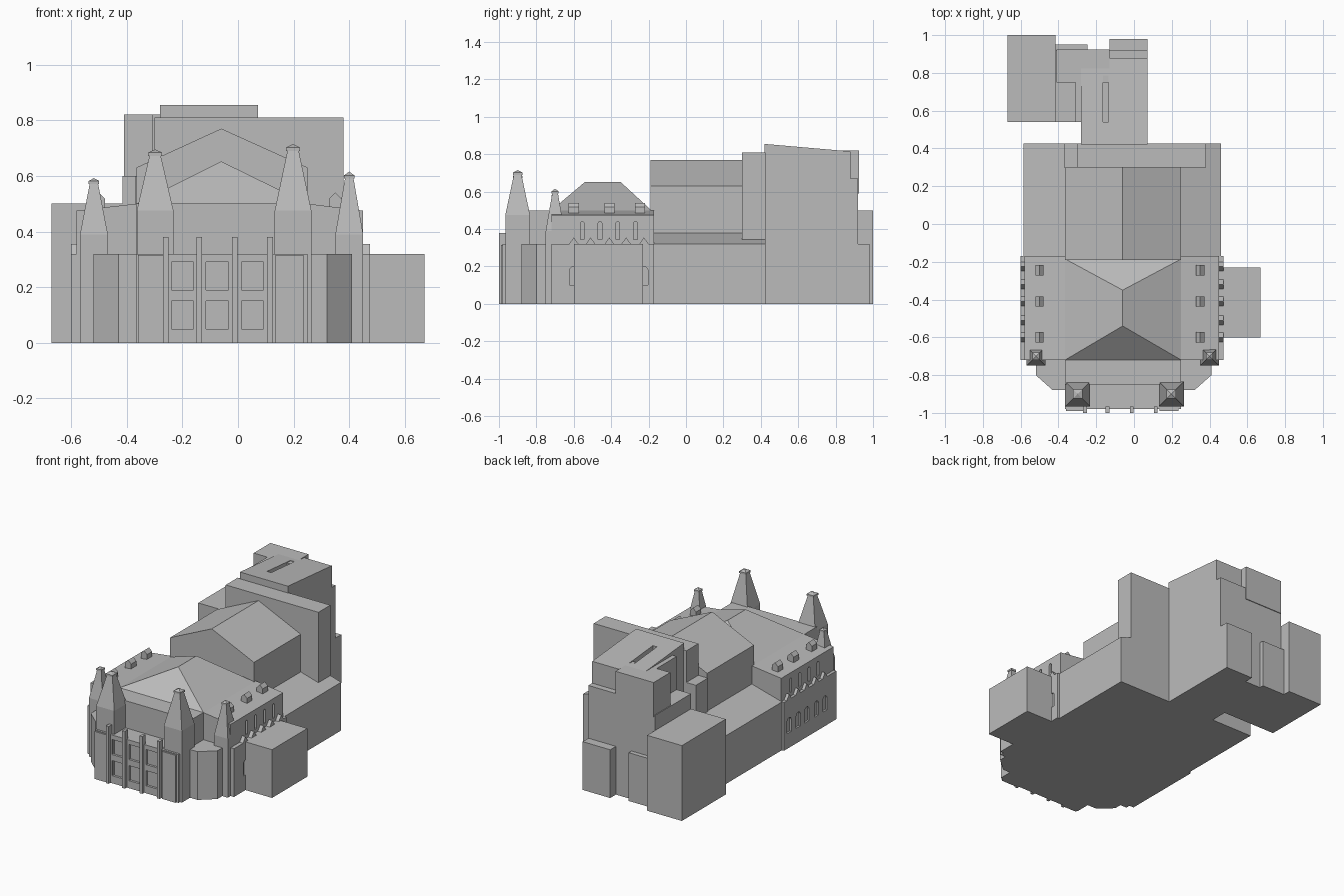
import bpy, bmesh, math
from mathutils import Vector

if "Cube" in bpy.data.objects:
    bpy.data.objects.remove(bpy.data.objects["Cube"])

stone = bpy.data.materials.new("light_grey_stone")
stone.diffuse_color = (0.5, 0.5, 0.5, 1)
stone.use_nodes = True
stone.node_tree.nodes["Principled BSDF"].inputs["Base Color"].default_value = stone.diffuse_color


def finish(name, bm):
    bmesh.ops.recalc_face_normals(bm, faces=bm.faces[:])
    me = bpy.data.meshes.new(name)
    bm.to_mesh(me)
    bm.free()
    me.materials.append(stone)
    ob = bpy.data.objects.new(name, me)
    bpy.context.collection.objects.link(ob)
    return ob


def prism(name, pts, axis, a, b):
    """Extrude a 2D profile along an axis: 0 = x (y,z), 1 = y (x,z), 2 = z (x,y)."""
    bm = bmesh.new()

    def place(p, t):
        q = list(p)
        q.insert(axis, t)
        return bm.verts.new(q)
    lo = [place(p, a) for p in pts]
    hi = [place(p, b) for p in pts]
    bm.faces.new(lo)
    bm.faces.new(hi)
    n = len(pts)
    for i in range(n):
        j = (i + 1) % n
        bm.faces.new((lo[i], lo[j], hi[j], hi[i]))
    return finish(name, bm)


def box(name, x0, x1, y0, y1, z0, z1):
    return prism(name, [(x0, y0), (x1, y0), (x1, y1), (x0, y1)], 2, z0, z1)


def arch(y, z0, z1, w):
    """Round-headed opening profile."""
    r = w / 2
    return [(y - r, z0), (y + r, z0)] + [
        (y + r * math.cos(math.pi * i / 6), z1 - r + r * math.sin(math.pi * i / 6)) for i in range(7)]


def cut(target, cutters):
    for c in cutters:
        c.hide_render = True
        c.hide_set(True)
        m = target.modifiers.new("recess", 'BOOLEAN')
        m.operation = 'DIFFERENCE'
        m.solver = 'EXACT'
        m.object = c


def turret(name, x, y, half, z1, z2, tip):
    """Square shaft with a tapered spire and small pointed cap."""
    bm = bmesh.new()
    rings = []
    for h, z in [(half, 0), (half, z1), (half * .31, z2), (half * .38, z2), (half * .38, z2 + .012)]:
        rings.append([bm.verts.new((x + sx * h, y + sy * h, z))
                      for sx, sy in ((-1, -1), (1, -1), (1, 1), (-1, 1))])
    top = bm.verts.new((x, y, tip))
    bm.faces.new(rings[0])
    for r, s in zip(rings, rings[1:]):
        for i in range(4):
            j = (i + 1) % 4
            bm.faces.new((r[i], r[j], s[j], s[i]))
    for i in range(4):
        bm.faces.new((rings[-1][i], rings[-1][(i + 1) % 4], top))
    return finish(name, bm)


# Front hall: upper walls with gently pitched side roofs
upper = prism("front_hall", [(-.58, 0), (.45, 0), (.45, .475), (.25, .50), (-.365, .50), (-.58, .475)],
              1, -.72, -.17)
box("front_gable_block", -.365, .25, -.85, -.70, 0, .50)

# Hipped roof over the front hall
bm = bmesh.new()
base = [bm.verts.new(p) for p in ((-.365, -.72, .5), (.25, -.72, .5), (.25, -.185, .5), (-.365, -.185, .5))]
rf, rb = bm.verts.new((-.06, -.54, .652)), bm.verts.new((-.06, -.35, .652))
for f in (base, (base[0], base[1], rf), (base[1], base[2], rb, rf),
          (base[2], base[3], rb), (base[3], base[0], rf, rb)):
    bm.faces.new(f)
finish("hipped_roof", bm)

# Lower side aisles with arched niches, wall gables and roof dormers
for side, xi, xo, xu, xd in (("left", -.57, -.60, -.58, -.50), ("right", .44, .475, .45, .35)):
    s = 1 if xo > 0 else -1
    aisle = box(side + "_aisle", min(xi, xo), max(xi, xo), -.72, -.17, 0, .32)
    ys = (-.60, -.51, -.41, -.32, -.225)
    cut(aisle, [prism(side + "_niche_cutter", arch(y, .10, .20, .045), 0, xo - s * .012, xo + s * .02)
                for y in ys])
    cut(upper, [prism(side + "_slot_cutter", arch(y, .345, .44, .02), 0, xu - s * .015, xu + s * .02)
                for y in (-.555, -.46, -.365, -.27)])
    for y in ys:
        prism(side + "_wall_gable", [(y - .025, .32), (y + .025, .32), (y, .355)], 0, xu - s * .005, xo)
    for y in (-.60, -.41, -.245):
        prism(side + "_dormer", [(xd - .022, .47), (xd + .022, .47), (xd + .022, .518),
                                 (xd, .54), (xd - .022, .518)], 1, y - .027, y + .027)

# Entrance facade with recessed bays and pilasters
facade = box("entrance_facade", -.365, .25, -.98, -.84, 0, .32)
cut(facade, [box("bay_cutter", x - .04, x + .04, -1.02, -.965, z, z + .10)
             for x in (-.20, -.075, .0525) for z in (.05, .19)])
for x in (-.26, -.14, -.012, .115):
    box("pilaster", x - .01, x + .01, -1.0, -.965, 0, .38)
for x in (-.31, .185):
    box("facade_end_panel", x - .05, x + .05, -.99, -.97, 0, .315)

# Chamfered corner bays
for name, wall, inner, d in (("left_corner_bay", -.52, -.36, 1), ("right_corner_bay", .41, .25, -1)):
    prism(name, [(wall, -.70), (wall, -.80), (wall + d * .09, -.88), (inner, -.88), (inner, -.70)], 2, 0, .32)

# Corner turrets
turret("front_left_turret", -.298, -.90, .066, .475, .672, .695)
turret("front_right_turret", .198, -.90, .066, .475, .69, .715)
turret("side_left_turret", -.518, -.70, .05, .39, .57, .592)
turret("side_right_turret", .40, -.70, .05, .39, .59, .615)

# East side wing
box("side_wing", .46, .67, -.60, -.23, 0, .32)

# Auditorium: low aisles and gabled upper hall
prism("rear_hall", [(-.585, 0), (.46, 0), (.46, .32), (.25, .38), (-.365, .38), (-.585, .32)], 1, -.17, .425)
prism("gabled_hall", [(-.365, .36), (.25, .36), (.25, .63), (-.06, .77), (-.365, .63)], 1, -.19, .30)

# Stage tower slab
box("stage_tower", -.30, .38, .30, .425, 0, .81)
box("stage_tower_step", -.37, -.29, .30, .425, .3, .60)

# Rear tower with a slightly falling roof and a slot
rear = prism("rear_tower", [(.42, 0), (.88, 0), (.88, .815), (.42, .855)], 0, -.28, .072)
cut(rear, [box("roof_slot_cutter", -.165, -.135, .54, .785, .80, .95)])
box("rear_ledge", -.13, .072, .86, .92, 0, .67)
box("rear_corner_low", -.415, -.13, .54, .92, 0, .60)
box("rear_corner_high", -.41, -.13, .75, .925, .59, .82)
box("rear_link", -.31, -.27, .54, .76, .59, .82)

# Low rear annexes
box("rear_left_annex", -.67, -.415, .54, 1.0, 0, .50)
box("rear_right_annex", -.13, .072, .91, .98, 0, .32)
box("rear_middle_annex", -.42, -.245, .91, .95, 0, .32)
